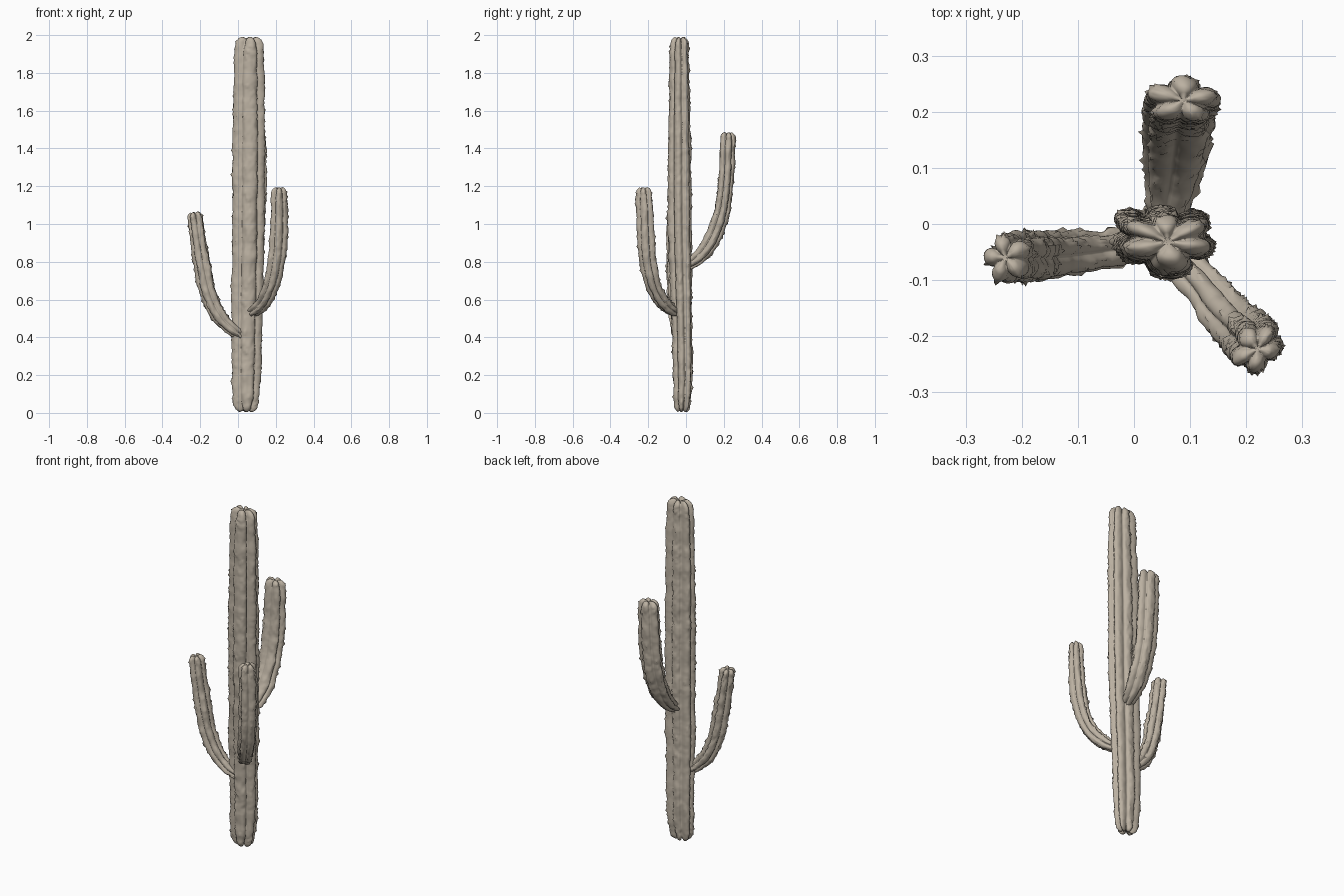
import bpy, bmesh, math, random
from mathutils import Vector, noise

if "Cube" in bpy.data.objects:
    bpy.data.objects.remove(bpy.data.objects["Cube"])

random.seed(4)
STEP = 0.012      # ring spacing along a stem
SIDES = 64        # points around a stem

mat = bpy.data.materials.new("dry_cactus_skin")
mat.diffuse_color = (0.50, 0.44, 0.36, 1)
mat.use_nodes = True
mat.node_tree.nodes["Principled BSDF"].inputs["Base Color"].default_value = mat.diffuse_color


def smooth_path(keys):
    """Catmull-Rom samples through (x, y, z, half width, half depth) keys."""
    pts = [keys[0]] + keys + [keys[-1]]
    out = []
    for i in range(1, len(pts) - 2):
        p0, p1, p2, p3 = pts[i - 1:i + 3]
        n = max(2, int((Vector(p2[:3]) - Vector(p1[:3])).length / STEP))
        for k in range(n):
            t = k / n
            out.append([0.5 * (2 * b + (c - a) * t + (2 * a - 5 * b + 4 * c - d) * t * t
                               + (3 * b - a - 3 * c + d) * t ** 3)
                        for a, b, c, d in zip(p0, p1, p2, p3)])
    out.append(list(keys[-1]))
    return out


def rib_profile(ribs, ang):
    """Radius and crest factor (1 on a rib, 0 in a groove) at an angle."""
    for i, (a0, r0) in enumerate(ribs):
        a1, r1 = ribs[(i + 1) % len(ribs)]
        gap = (a1 - a0) % 360
        off = (ang - a0) % 360
        if off < gap:
            u = off / gap
            crest = abs(math.cos(math.pi * u)) ** 0.6
            w = u * u * (3 - 2 * u)
            return (r0 + (r1 - r0) * w) * (0.66 + 0.34 * crest), crest
    return 1, 1


def stem(name, keys, side_deg, ribs, cap):
    path = smooth_path(keys)
    side = Vector((math.cos(math.radians(side_deg)), math.sin(math.radians(side_deg)), 0))
    profile = [(math.radians(j * 360 / SIDES),) + rib_profile(ribs, j * 360 / SIDES)
               for j in range(SIDES)]
    n = len(path)
    # each ring: path index, radius scale, cap progress, end sign
    caps = [(math.cos(p), math.sin(p)) for p in [math.radians(d) for d in (15, 30, 45, 58, 70, 81)]]
    rings = [(0, c, s, -1) for c, s in reversed(caps)]
    rings += [(i, 1, 0, 0) for i in range(n)]
    rings += [(n - 1, c, s, 1) for c, s in caps]
    bm = bmesh.new()
    loops = []
    for idx, scale, s, end in rings:
        c = Vector(path[idx][:3])
        tan = (Vector(path[min(idx + 1, n - 1)][:3]) - Vector(path[max(idx - 1, 0)][:3])).normalized()
        across = (side - tan * side.dot(tan)).normalized()
        normal = tan.cross(across)
        near_end = max(0, 1 - (n - 1 - idx) * STEP / 0.05, 1 - idx * STEP / 0.05)
        loop = []
        for ang, r, crest in profile:
            r *= 1 - 0.25 * near_end * (1 - crest)
            d = across * math.cos(ang) * path[idx][3] + normal * math.sin(ang) * path[idx][4]
            lift = end * (cap * s * (0.45 + 0.55 * crest) - 0.35 * cap * max(0, s - 0.85) / 0.15)
            p = c + d * r * scale + tan * lift
            # lumpy skin and spine cushions along the ribs
            p += d.normalized() * scale * (0.006 * noise.noise(p * 14) + 0.004 * noise.noise(p * 45))
            if crest > 0.6 and random.random() < 0.045:
                p += d.normalized() * scale * random.uniform(0.003, 0.008)
            loop.append(bm.verts.new(p))
        loops.append(loop)
    for a, b in zip(loops, loops[1:]):
        for j in range(SIDES):
            k = (j + 1) % SIDES
            bm.faces.new((a[j], a[k], b[k], b[j]))
    bm.faces.new(list(reversed(loops[0])))
    bm.faces.new(loops[-1])
    bmesh.ops.recalc_face_normals(bm, faces=bm.faces)
    me = bpy.data.meshes.new(name)
    bm.to_mesh(me)
    bm.free()
    me.materials.append(mat)
    ob = bpy.data.objects.new(name, me)
    bpy.context.collection.objects.link(ob)
    for f in me.polygons:
        f.use_smooth = True


# main trunk
stem("trunk", [(0.042, -0.018, 0.04, 0.068, 0.046), (0.045, -0.014, 0.2, 0.078, 0.054),
               (0.047, -0.018, 0.5, 0.083, 0.058), (0.055, -0.028, 1.0, 0.087, 0.065),
               (0.056, -0.03, 1.4, 0.087, 0.062), (0.058, -0.032, 1.75, 0.083, 0.056),
               (0.060, -0.032, 1.955, 0.076, 0.052)], 0,
     [(38, 1.05), (95, 0.9), (145, 1.1), (195, 1.0), (280, 1.03), (350, 1.0)], 0.042)

arm_ribs = [(15, 1.0), (85, 1.0), (160, 1.05), (225, 1.0), (300, 1.0)]

# left arm
stem("left_arm", [(0.02, -0.03, 0.41, 0.028, 0.026), (-0.045, -0.043, 0.455, 0.034, 0.036),
                  (-0.11, -0.05, 0.53, 0.040, 0.044), (-0.16, -0.055, 0.65, 0.044, 0.047),
                  (-0.195, -0.058, 0.82, 0.046, 0.046), (-0.228, -0.06, 1.04, 0.043, 0.041)],
     90, arm_ribs, 0.028)

# front right arm
stem("front_right_arm", [(0.06, -0.045, 0.53, 0.028, 0.025), (0.11, -0.095, 0.56, 0.036, 0.034),
                         (0.165, -0.16, 0.645, 0.044, 0.042), (0.202, -0.198, 0.79, 0.048, 0.045),
                         (0.218, -0.212, 0.97, 0.050, 0.044), (0.22, -0.222, 1.17, 0.047, 0.038)],
     45, arm_ribs, 0.028)

# rear arm
stem("rear_arm", [(0.06, 0.02, 0.79, 0.035, 0.03), (0.068, 0.08, 0.835, 0.052, 0.04),
                  (0.076, 0.14, 0.925, 0.062, 0.044), (0.082, 0.19, 1.07, 0.066, 0.044),
                  (0.086, 0.212, 1.25, 0.067, 0.043), (0.088, 0.22, 1.46, 0.06, 0.043)],
     0, arm_ribs, 0.03)
